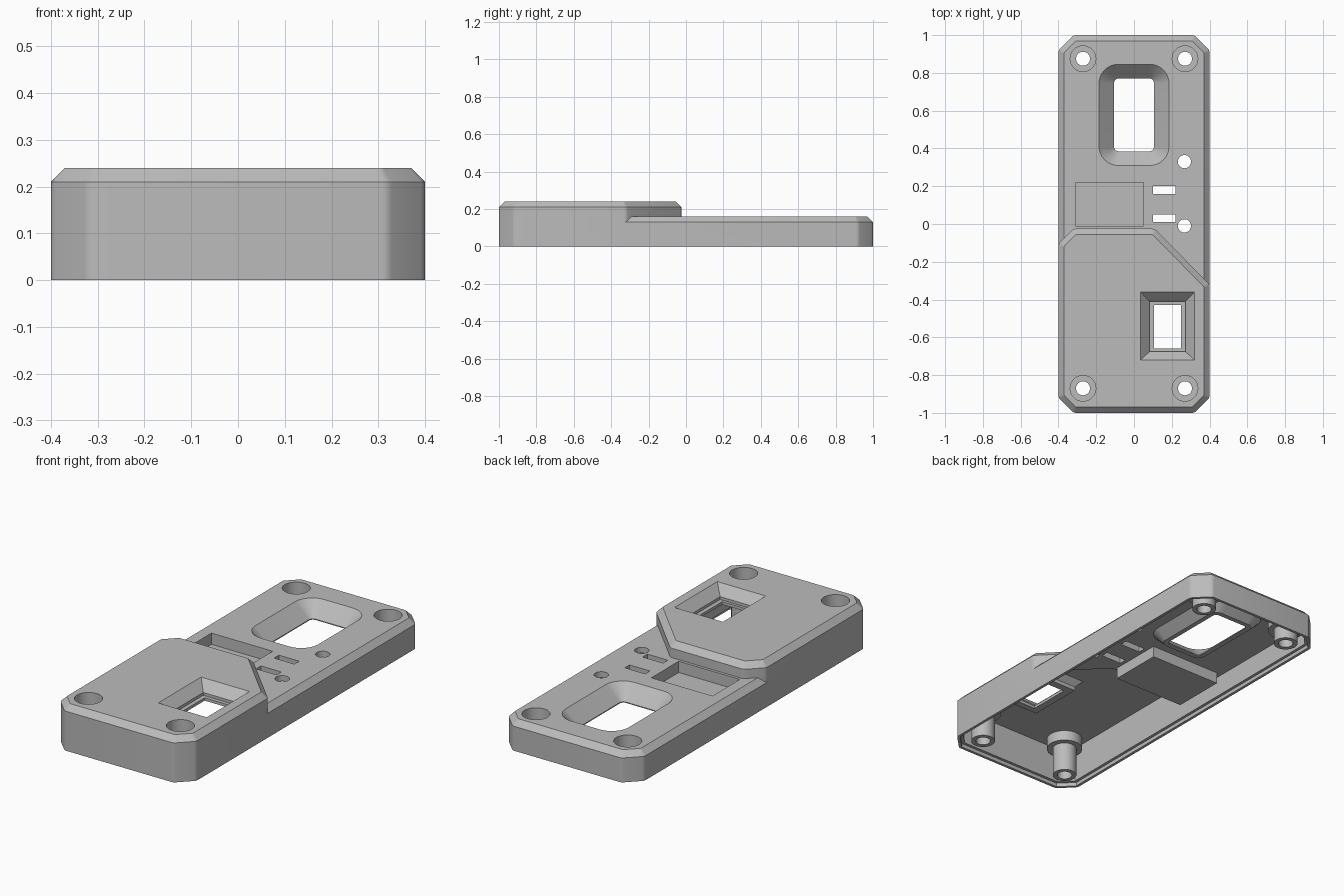
import bpy, bmesh, math
from mathutils import Vector

if "Cube" in bpy.data.objects:
    bpy.data.objects.remove(bpy.data.objects["Cube"])

grey = bpy.data.materials.new("plain_grey")
grey.diffuse_color = (0.5, 0.5, 0.5, 1)
grey.use_nodes = True
grey.node_tree.nodes["Principled BSDF"].inputs["Base Color"].default_value = grey.diffuse_color


def inset(pts, d):
    """Offset a counter-clockwise outline inwards by d."""
    out = []
    for i, p in enumerate(pts):
        p = Vector(p)
        a = (p - Vector(pts[i - 1])).normalized()
        b = (Vector(pts[(i + 1) % len(pts)]) - p).normalized()
        na, nb = Vector((-a.y, a.x)), Vector((-b.y, b.x))
        out.append(p + (na + nb) * d / (1 + na.dot(nb)))
    return out


def fillet(pts, r, seg=3):
    """Round every corner of an outline."""
    out = []
    for i, p in enumerate(pts):
        p = Vector(p)
        a = (Vector(pts[i - 1]) - p).normalized()
        b = (Vector(pts[(i + 1) % len(pts)]) - p).normalized()
        half = a.angle(b) / 2
        t = r / math.tan(half)
        p0, p1 = p + a * t, p + b * t
        c = p + (a + b).normalized() * r / math.sin(half)
        for k in range(seg + 1):
            f = k / seg
            out.append(c + ((p0 - c).lerp(p1 - c, f)).normalized() * r)
    return out


def rect(x0, x1, y0, y1):
    return [Vector(p) for p in ((x0, y0), (x1, y0), (x1, y1), (x0, y1))]


def circle(x, y, r, n=32):
    return [Vector((x + r * math.cos(2 * math.pi * i / n),
                    y + r * math.sin(2 * math.pi * i / n))) for i in range(n)]


def loft(name, layers):
    """Closed solid through (outline, z) layers with equal point counts."""
    bm = bmesh.new()
    rings = [[bm.verts.new((p[0], p[1], z)) for p in pts] for pts, z in layers]
    n = len(rings[0])
    for lo, hi in zip(rings, rings[1:]):
        for i in range(n):
            j = (i + 1) % n
            bm.faces.new((lo[i], lo[j], hi[j], hi[i]))
    bm.faces.new(rings[0][::-1])
    bm.faces.new(rings[-1])
    bmesh.ops.recalc_face_normals(bm, faces=bm.faces[:])
    me = bpy.data.meshes.new(name)
    bm.to_mesh(me)
    bm.free()
    me.materials.append(grey)
    ob = bpy.data.objects.new(name, me)
    bpy.context.collection.objects.link(ob)
    return ob


def combine(target, tool, op):
    """Apply a boolean and remove the tool."""
    m = target.modifiers.new("bool", 'BOOLEAN')
    m.operation, m.object, m.solver = op, tool, 'EXACT'
    bpy.context.view_layer.objects.active = target
    bpy.ops.object.modifier_apply(modifier=m.name)
    bpy.data.objects.remove(tool)


def add(layers):
    combine(case, loft("addition", layers), 'UNION')


def cut(layers):
    combine(case, loft("cutter", layers), 'DIFFERENCE')


def prism(pts, z0, z1):
    return [(pts, z0), (pts, z1)]


# Outlines of the whole case and of the raised front half
plan = [(-.32, -1), (.32, -1), (.4, -.92), (.4, .92),
        (.32, 1), (-.32, 1), (-.4, .92), (-.4, -.92)]
raised = [(-.32, -1), (.32, -1), (.4, -.92), (.4, -.32),
          (.11, -.025), (-.32, -.025), (-.4, -.105), (-.4, -.92)]


def chamfered(outline, top):
    side, lid = fillet(outline, .03), fillet(inset(outline, .03), .012)
    return [(side, 0), (side, top - .03), (lid, top)]


# Outer body
case = loft("case_shell", chamfered(plan, .16))
add(chamfered(raised, .24))

# Hollow underside and stepped rim
cut(prism(inset(plan, .03), -.1, .13))
cut(prism(inset(raised, .03), -.1, .21))
cut(prism(inset(plan, .015), -.1, .02))

# Screw bosses: wide collar and narrow post
screws = [(sx * .27, y, top) for sx in (-1, 1) for y, top in ((.875, .16), (-.87, .24))]
for x, y, top in screws:
    add(prism(circle(x, y, .09), top - .085, top - .015))
    add(prism(circle(x, y, .06), 0, top - .08))

# Rounded funnel, screen tray and square socket bodies
oval_top = fillet(rect(-.185, .185, .31, .845), .1, 8)
oval_low = fillet(rect(-.105, .105, .385, .77), .022, 8)
add([(fillet(rect(-.13, .13, .36, .795), .045, 8), .08),
     (fillet(rect(-.2, .2, .295, .86), .115, 8), .145)])
add(prism(rect(-.34, .08, -.04, .25), .07, .145))
add([(rect(.065, .29, -.695, -.39), .16), (rect(.065, .29, -.695, -.39), .18),
     (rect(.02, .335, -.735, -.345), .225)])

# Screw counterbores and holes
for x, y, top in screws:
    cut(prism(circle(x, y, .068), top - .07, top + .1))
    cut(prism(circle(x, y, .037), -.1, top))

# Funnel opening
cut([(oval_low, 0), (oval_low, .085), (oval_top, .16), (oval_top, .3)])

# Screen recess
cut(prism(rect(-.31, .05, -.01, .22), .10, .2))

# Square socket with sloped sides and ledge
lip, well = rect(.035, .32, -.72, -.36), rect(.083, .272, -.675, -.41)
cut([(well, .175), (well, .19), (lip, .24), (lip, .3)])
cut(prism(rect(.105, .25, -.66, -.43), .05, .25))

# Indicator slots and round button holes
for y in (.01, .16):
    cut(prism(rect(.1, .22, y, y + .04), .08, .2))
for y in (-.01, .33):
    cut(prism(circle(.267, y, .035), .08, .2))

# Smooth curved walls, keep edges crisp
bpy.ops.object.select_all(action='DESELECT')
case.select_set(True)
bpy.context.view_layer.objects.active = case
bpy.ops.object.shade_smooth_by_angle(angle=math.radians(28))
